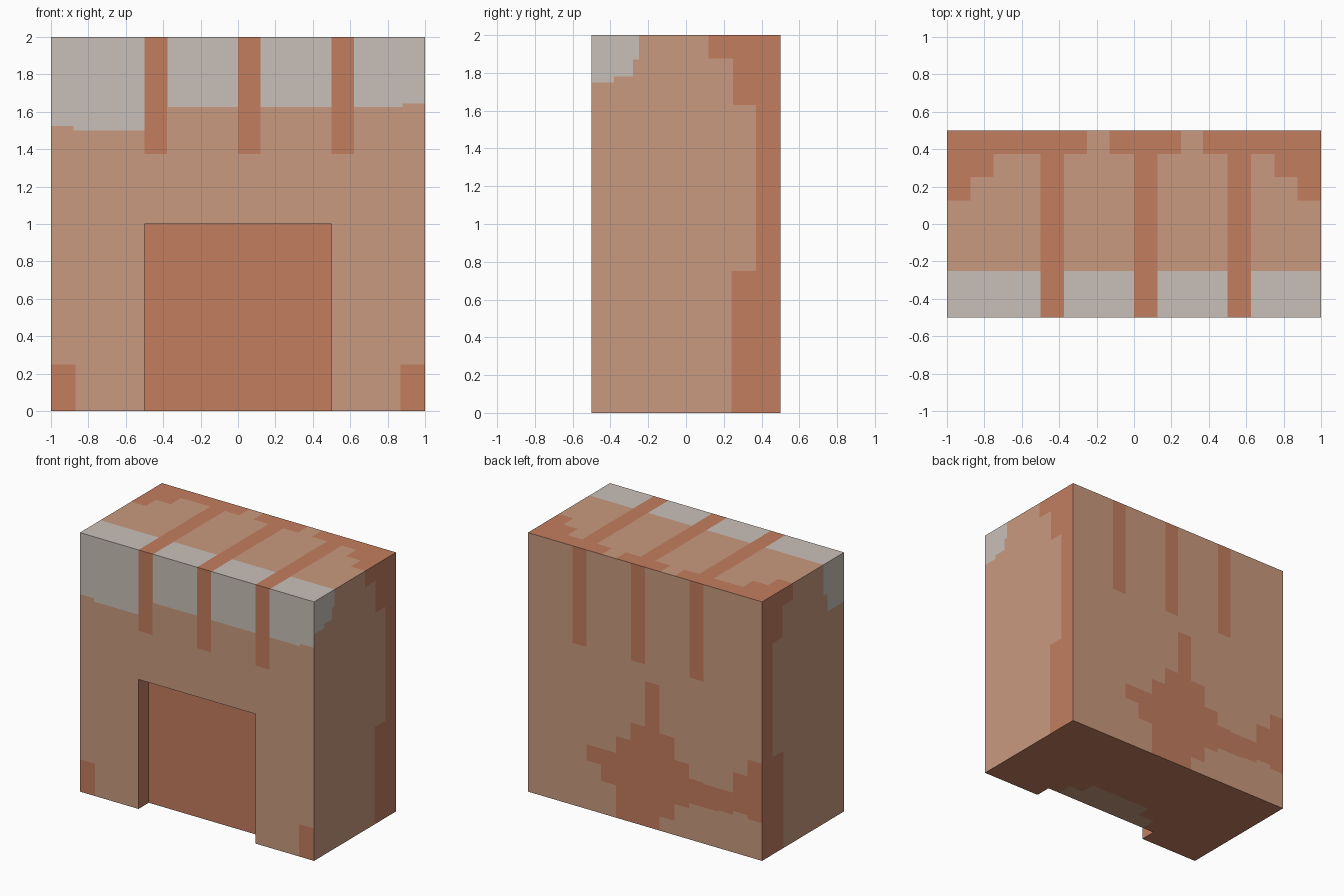
import bpy, bmesh
from mathutils import Vector

if "Cube" in bpy.data.objects:
    bpy.data.objects.remove(bpy.data.objects["Cube"])


def material(name, rgb):
    mat = bpy.data.materials.new(name)
    lin = [((c / 255 + 0.055) / 1.055) ** 2.4 for c in rgb]
    mat.diffuse_color = (*lin, 1)
    mat.use_nodes = True
    mat.node_tree.nodes["Principled BSDF"].inputs["Base Color"].default_value = mat.diffuse_color
    return mat


CLAY, TAN, ASH = 0, 1, 2
materials = [material("terracotta", (194, 125, 95)),
             material("tan", (201, 154, 127)),
             material("pale_ash", (201, 192, 185))]


def box(name, lo, hi):
    lo, hi = Vector(lo), Vector(hi)
    bm = bmesh.new()
    bmesh.ops.create_cube(bm, size=1)
    for v in bm.verts:
        v.co = (lo + hi) / 2 + v.co * (hi - lo)
    mesh = bpy.data.meshes.new(name)
    bm.to_mesh(mesh)
    bm.free()
    obj = bpy.data.objects.new(name, mesh)
    bpy.context.collection.objects.link(obj)
    return obj


# Block with a shallow square opening in the front
body = box("hearth_block", (-1, -0.5, 0), (1, 0.5, 2))
cutter = box("opening_cutter", (-0.5, -0.7, -0.3), (0.5, -0.375, 1))
cutter.hide_render = True
cut = body.modifiers.new("opening", 'BOOLEAN')
cut.operation, cut.object, cut.solver = 'DIFFERENCE', cutter, 'EXACT'
bpy.context.view_layer.objects.active = body
body.select_set(True)
bpy.ops.object.modifier_apply(modifier=cut.name)
bpy.data.objects.remove(cutter)

body.data.materials.clear()
for m in materials:
    body.data.materials.append(m)
bm = bmesh.new()
bm.from_mesh(body.data)
bm.normal_update()

# side: (normal axis, direction, plane position, u axis, v axis)
SIDES = {"front": (1, -1, -0.5, 0, 2), "back": (1, 1, 0.5, 0, 2),
         "left": (0, -1, -1, 1, 2), "right": (0, 1, 1, 1, 2),
         "top": (2, 1, 2, 0, 1), "bottom": (2, -1, 0, 0, 1)}


def side_faces(side):
    axis, sign, pos = SIDES[side][:3]
    return [f for f in bm.faces if f.normal[axis] * sign > 0.99
            and abs(f.calc_center_median()[axis] - pos) < 1e-3]


def paint(side, colour, u0, u1, v0, v1):
    """Cut a rectangle into one side and colour the faces within it."""
    u, v = SIDES[side][3:]
    limits = ((u, u0, u1), (v, v0, v1))
    for axis, lo, hi in limits:
        for value in (lo, hi):
            other = v if axis == u else u
            a, b = (v0, v1) if other == v else (u0, u1)
            # only faces that overlap the rectangle are cut
            faces = [f for f in side_faces(side)
                     if max(p.co[other] for p in f.verts) > a + 1e-4
                     and min(p.co[other] for p in f.verts) < b - 1e-4]
            geom = set(faces)
            for f in faces:
                geom.update(f.edges)
                geom.update(f.verts)
            normal, point = Vector(), Vector()
            normal[axis], point[axis] = 1, value
            bmesh.ops.bisect_plane(bm, geom=list(geom), dist=1e-5,
                                   plane_co=point, plane_no=normal)
            bm.normal_update()
    for f in side_faces(side):
        c = f.calc_center_bounds()
        if all(lo < c[axis] < hi for axis, lo, hi in limits):
            f.material_index = colour


# Base colours: tan walls and top, terracotta opening and underside
for f in bm.faces:
    f.material_index = CLAY
for side in ("front", "back", "left", "right", "top"):
    for f in side_faces(side):
        f.material_index = TAN

# Pale ash band along the upper front edge
for u0, u1, low in ((-1, -0.88, 1.525), (-0.88, -0.5, 1.5),
                    (-0.375, 0.88, 1.625), (0.88, 1, 1.645)):
    paint("front", ASH, u0, u1, low, 2)
paint("top", ASH, -1, 1, -0.5, -0.25)
for u0, u1, low in ((-0.5, -0.38, 1.75), (-0.38, -0.28, 1.78), (-0.28, -0.25, 1.87)):
    paint("right", ASH, u0, u1, low, 2)
for u0, u1, low in ((-0.5, -0.3, 1.62), (-0.3, -0.25, 1.76)):
    paint("left", ASH, u0, u1, low, 2)

# Terracotta along the rear of the top, with two gaps and stepped corners
for u0, u1 in ((-1, -0.25), (-0.13, 0.25), (0.37, 1)):
    paint("top", CLAY, u0, u1, 0.375, 0.5)
for s in (-1, 1):
    for a, b, low in ((0.75, 0.875, 0.25), (0.875, 1, 0.125)):
        paint("top", CLAY, min(s * a, s * b), max(s * a, s * b), low, 0.375)

# Three stripes running over the top and down both faces
for x in (-0.5, 0, 0.5):
    paint("front", CLAY, x, x + 0.12, 1.375, 2)
    paint("top", CLAY, x, x + 0.125, -0.5, 0.375)
    paint("back", CLAY, x, x + 0.12, 1.25, 2)

# Stepped rear strip on both ends
for side in ("left", "right"):
    for low, v0, v1 in ((0.24, 0, 0.75), (0.37, 0.75, 1.63),
                        (0.25, 1.63, 1.875), (0.12, 1.875, 2)):
        paint(side, CLAY, low, 0.5, v0, v1)

# Lower front corners
for u0 in (-1, 0.87):
    paint("front", CLAY, u0, u0 + 0.13, 0, 0.25)

# Splash on the back, in columns from x = -1
columns = ((0.29, 0.75), (0.32, 0.62), (0.29, 0.46), (0.28, 0.46), (0.28, 0.47),
           (0.24, 0.58), (0.11, 0.75), (0, 1.12), (0, 0.77), (0, 0.63),
           (0.25, 0.5), (0.375, 0.5))
for i, (v0, v1) in enumerate(columns):
    paint("back", CLAY, -1 + i * 0.125, -0.875 + i * 0.125, v0, v1)

# Tan patch under the block behind the opening
paint("bottom", TAN, -0.4, 0.4, -0.375, -0.25)
paint("bottom", TAN, -0.25, 0.28, -0.25, -0.135)

bm.to_mesh(body.data)
bm.free()
